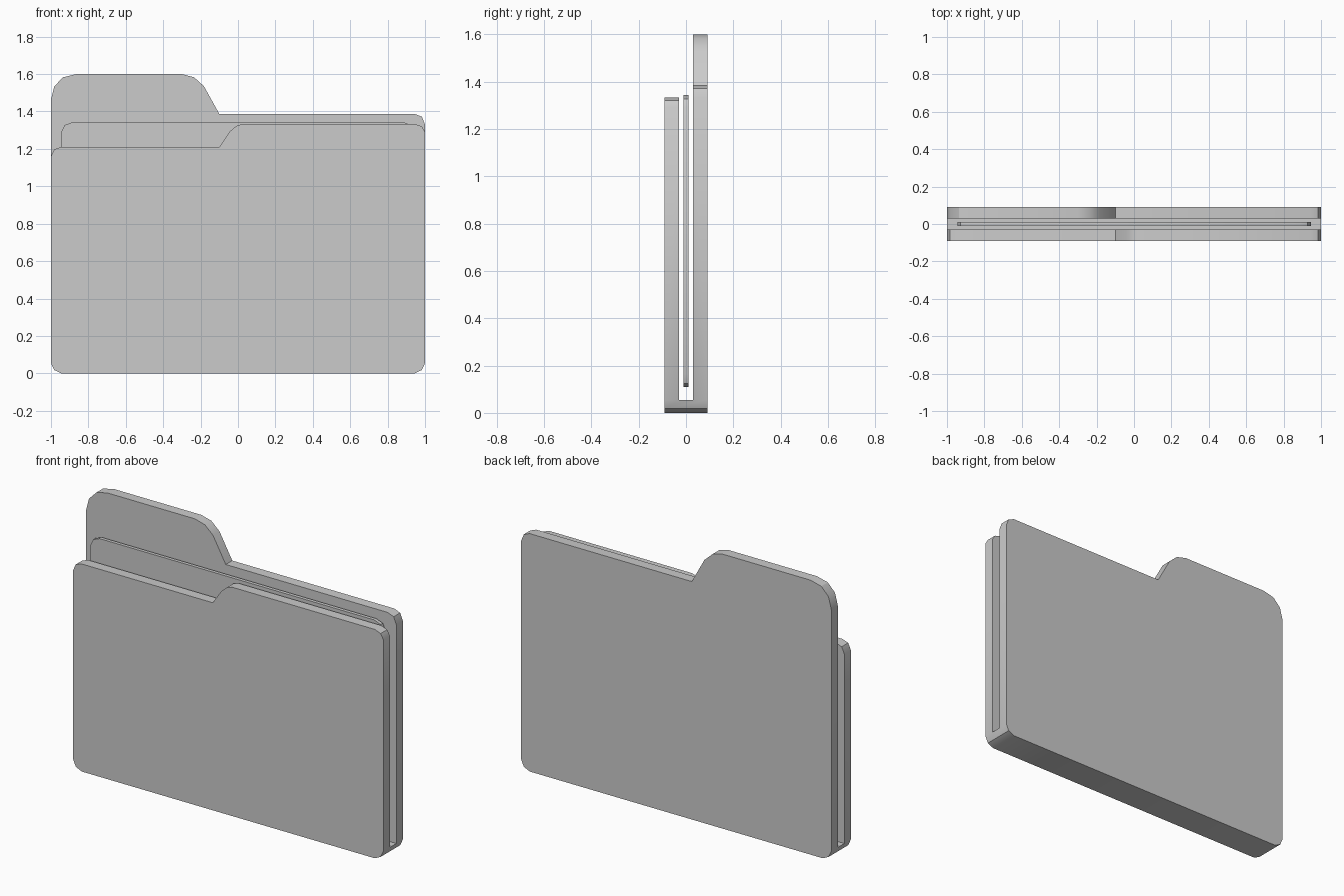
import bpy, bmesh, math

if "Cube" in bpy.data.objects:
    bpy.data.objects.remove(bpy.data.objects["Cube"])


def finish(bm, name):
    bmesh.ops.recalc_face_normals(bm, faces=bm.faces)
    mesh = bpy.data.meshes.new(name)
    bm.to_mesh(mesh)
    bm.free()
    obj = bpy.data.objects.new(name, mesh)
    bpy.context.collection.objects.link(obj)
    bpy.ops.object.select_all(action='DESELECT')
    obj.select_set(True)
    bpy.context.view_layer.objects.active = obj
    bpy.ops.object.shade_smooth_by_angle(angle=math.radians(30))
    return obj


def row(bm, pts, y):
    return [bm.verts.new((x, y, z)) for x, z in pts]


def strip(bm, a, b):
    for i in range(len(a) - 1):
        bm.faces.new((a[i], a[i + 1], b[i + 1], b[i]))


# Profiles in x, z: shared bottom edge (left to right), upper edges (right to left)
bottom = [(-1, .055), (-.983, .018), (-.945, 0), (.945, 0), (.983, .018), (1, .055)]
front_top = [(1, 1.29), (.983, 1.32), (.945, 1.334), (.025, 1.334), (-.01, 1.322),
             (-.043, 1.294), (-.10, 1.21), (-.947, 1.21), (-.983, 1.197), (-1, 1.16)]
back_top = [(1, 1.33), (.983, 1.372), (.945, 1.387), (-.10, 1.387), (-.182, 1.535),
            (-.235, 1.583), (-.30, 1.6), (-.865, 1.6), (-.935, 1.583),
            (-.982, 1.535), (-1, 1.465)]

# Folder: two covers joined by the spine, one closed shell
bm = bmesh.new()
outer_edges, inner_edges = [], []
for top, y_out, y_in in ((front_top, -.09, -.03), (back_top, .09, .03)):
    low = row(bm, bottom, y_out)
    up = row(bm, top, y_out)
    inner = row(bm, [bottom[-1]] + top + [bottom[0]], y_in)
    bm.faces.new(low + up)
    bm.faces.new(inner)
    strip(bm, [low[-1]] + up + [low[0]], inner)
    outer_edges.append(low)
    inner_edges.append((inner[-1], inner[0]))
(fl, fr), (bl, br) = inner_edges
front, back = outer_edges
bm.faces.new((fl, fr, br, bl))                       # slot floor
strip(bm, front[1:-1], back[1:-1])                   # underside
bm.faces.new((front[0], fl, bl, back[0], back[1], front[1]))
bm.faces.new((front[-1], fr, br, back[-1], back[-2], front[-2]))
finish(bm, "folder")

# Paper sheet standing between the covers, mirrored half profile
half = [(.885, .11), (.93, .125), (.945, .165), (.945, 1.29), (.927, 1.327), (.885, 1.343)]
outline = half + [(-x, z) for x, z in reversed(half)]
bm = bmesh.new()
a, b = row(bm, outline, -.01), row(bm, outline, .01)
bm.faces.new(a)
bm.faces.new(b)
strip(bm, a + a[:1], b + b[:1])
finish(bm, "paper_sheet")
